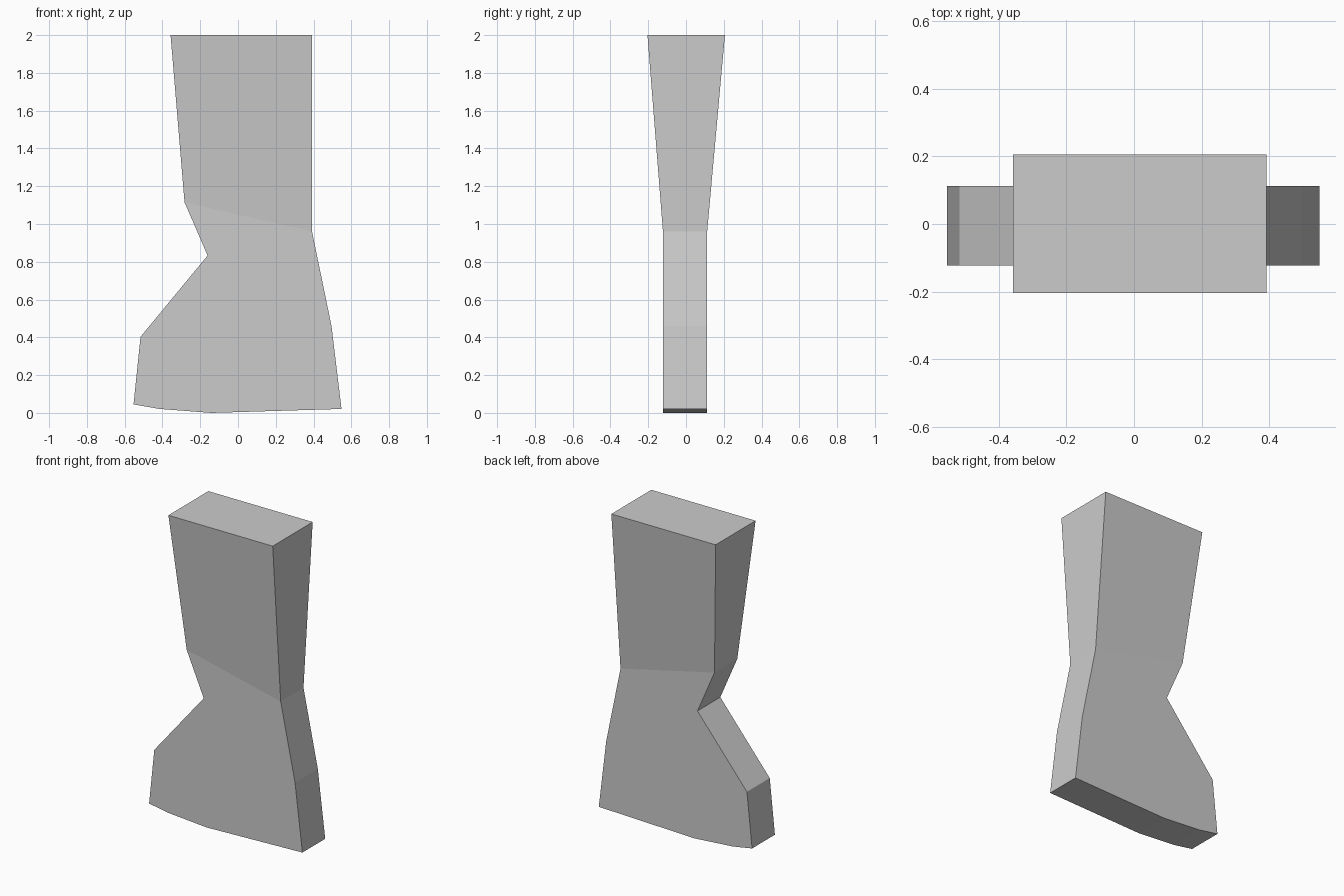
import bpy, bmesh

if "Cube" in bpy.data.objects:
    bpy.data.objects.remove(bpy.data.objects["Cube"])

# Side outline (x, z) of the thin boot, from upper left down and around to upper right
OUTLINE = [(-0.283, 1.115), (-0.161, 0.833), (-0.516, 0.403), (-0.553, 0.045),
           (-0.415, 0.021), (-0.14, 0.0), (0.548, 0.021), (0.495, 0.46), (0.392, 0.96)]
TOP = [(-0.357, 2.0), (0.392, 2.0)]
BOOT_Y = (-0.122, 0.112)
TOP_Y = (-0.204, 0.206)

bm = bmesh.new()


def row(points, y):
    return [bm.verts.new((x, y, z)) for x, z in points]


# Flat foot and ankle: two outlines joined by a rim, open at the upper cut
front, back = (row(OUTLINE, y) for y in BOOT_Y)
bm.faces.new(front)
bm.faces.new(back[::-1])
for i in range(len(OUTLINE) - 1):
    bm.faces.new((front[i], back[i], back[i + 1], front[i + 1]))

# Flaring shaft from the slanted cut to the flat top
top_front, top_back = (row(TOP, y) for y in TOP_Y)
lower = [front[0], front[-1], back[-1], back[0]]
upper = [top_front[0], top_front[1], top_back[1], top_back[0]]
for i in range(4):
    j = (i + 1) % 4
    bm.faces.new((lower[i], lower[j], upper[j], upper[i]))
bm.faces.new(upper)

bmesh.ops.recalc_face_normals(bm, faces=bm.faces)
mesh = bpy.data.meshes.new("boot_leg")
bm.to_mesh(mesh)
bm.free()
bpy.context.collection.objects.link(bpy.data.objects.new("boot_leg", mesh))
